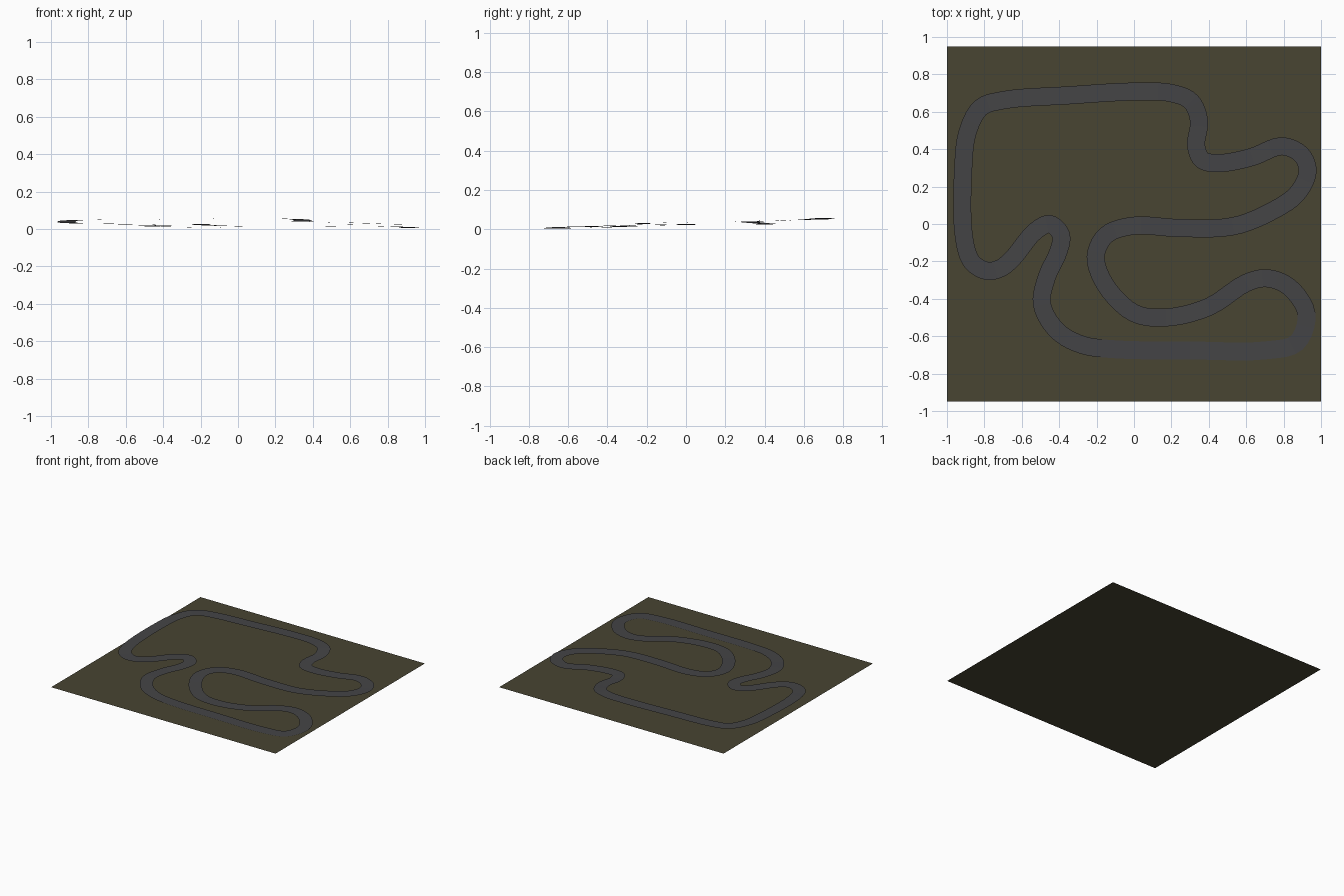
import bpy, bmesh
from mathutils import Vector

if "Cube" in bpy.data.objects:
    bpy.data.objects.remove(bpy.data.objects["Cube"])

# centre line of the circuit: x, y, height
PATH = [
    (.70, -.676, .005), (.30, -.676, .005), (-.10, -.670, .007), (-.28, -.645, .010),
    (-.41, -.572, .013), (-.492, -.43, .017), (-.465, -.28, .018), (-.405, -.15, .020),
    (-.390, -.06, .022), (-.45, .0, .023), (-.53, -.04, .024), (-.65, -.185, .027),
    (-.715, -.237, .029), (-.785, -.251, .030), (-.865, -.205, .031), (-.908, -.08, .034),
    (-.913, .30, .042), (-.89, .49, .046), (-.82, .622, .049), (-.70, .662, .050),
    (-.35, .688, .053), (0, .708, .056), (.20, .700, .056), (.305, .655, .053),
    (.348, .55, .047), (.332, .42, .042), (.365, .342, .040), (.46, .326, .037),
    (.63, .358, .033), (.79, .416, .027), (.895, .37, .025), (.928, .28, .024),
    (.87, .16, .024), (.72, .06, .025), (.53, -.012, .026), (.25, -.022, .027),
    (-.01, -.010, .028), (-.15, -.06, .027), (-.205, -.175, .025), (-.15, -.33, .020),
    (0, -.476, .015), (.17, -.50, .013), (.40, -.443, .014), (.60, -.315, .016),
    (.71, -.290, .016), (.83, -.337, .013), (.922, -.48, .008), (.87, -.635, .005),
]
HALF_WIDTH = .048
STEPS = 5


def material(name, colour):
    m = bpy.data.materials.new(name)
    m.diffuse_color = (*colour, 1)
    m.use_nodes = True
    m.node_tree.nodes["Principled BSDF"].inputs["Base Color"].default_value = m.diffuse_color
    return m


def make(name, bm, mat):
    me = bpy.data.meshes.new(name)
    bm.to_mesh(me)
    bm.free()
    me.materials.append(mat)
    ob = bpy.data.objects.new(name, me)
    bpy.context.collection.objects.link(ob)
    return ob


def spline(p0, p1, p2, p3, u):
    """Centripetal Catmull-Rom point between p1 and p2."""
    t1 = (p1 - p0).length ** .5
    t2 = t1 + (p2 - p1).length ** .5
    t3 = t2 + (p3 - p2).length ** .5
    t = t1 + (t2 - t1) * u
    a1 = p0.lerp(p1, t / t1)
    a2 = p1.lerp(p2, (t - t1) / (t2 - t1))
    a3 = p2.lerp(p3, (t - t2) / (t3 - t2))
    return a1.lerp(a2, t / t2).lerp(a2.lerp(a3, (t - t1) / (t3 - t1)), u)


# flat ground sheet
bm = bmesh.new()
corners = [(-1, -.95, 0), (1, -.95, 0), (1, .95, 0), (-1, .95, 0)]
bm.faces.new([bm.verts.new(c) for c in corners])
make("ground", bm, material("olive earth", (.065, .058, .032)))

# road ribbon swept along the centre line
pts = [Vector(p) for p in PATH]
n = len(pts)
line = [spline(pts[i - 1], pts[i], pts[(i + 1) % n], pts[(i + 2) % n], k / STEPS)
        for i in range(n) for k in range(STEPS)]
bm = bmesh.new()
rows = []
for i, p in enumerate(line):
    d = line[(i + 1) % len(line)] - line[i - 1]
    side = Vector((-d.y, d.x, 0)).normalized() * HALF_WIDTH
    rows.append((bm.verts.new(p + side), bm.verts.new(p - side)))
for i, (a, b) in enumerate(rows):
    c, e = rows[i - 1]
    bm.faces.new((c, e, b, a))
bm.normal_update()
make("road", bm, material("asphalt grey", (.058, .058, .061)))
